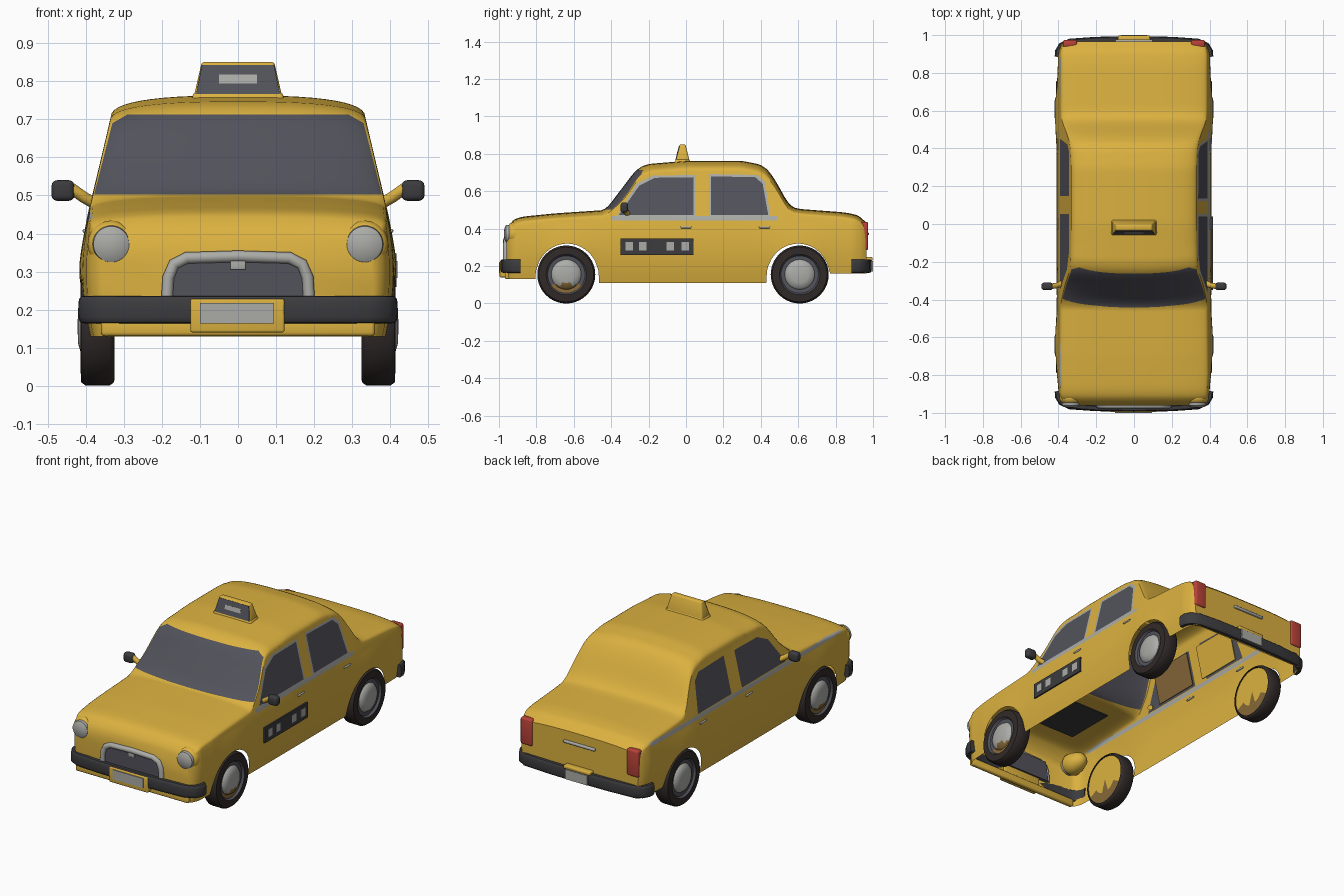
import bpy, bmesh, math
from mathutils import Vector

if "Cube" in bpy.data.objects:
    bpy.data.objects.remove(bpy.data.objects["Cube"])

def material(name, *rgb):
    m = bpy.data.materials.new(name)
    m.use_nodes = True
    m.diffuse_color = (*rgb, 1)
    m.node_tree.nodes["Principled BSDF"].inputs["Base Color"].default_value = (*rgb, 1)
    return m

YELLOW = material("cab yellow", 0.71, 0.44, 0.05)
GLASS = material("slate glass", 0.085, 0.085, 0.105)
CHROME = material("pale grey", 0.41, 0.41, 0.39)
DARK = material("bumper dark", 0.045, 0.044, 0.048)
RUBBER = material("tyre brown black", 0.03, 0.023, 0.021)
RED = material("lamp red", 0.48, 0.055, 0.04)
BROWN = material("worn brown", 0.24, 0.14, 0.04)

def finish(name, bm, mats, closed=True):
    if closed:
        bmesh.ops.recalc_face_normals(bm, faces=bm.faces)
    me = bpy.data.meshes.new(name)
    bm.to_mesh(me)
    bm.free()
    for m in mats:
        me.materials.append(m)
    me.shade_smooth()
    me.set_sharp_from_angle(angle=math.radians(40))
    ob = bpy.data.objects.new(name, me)
    bpy.context.collection.objects.link(ob)
    return ob

def box(name, lo, hi, mat, bevel=0.0, taper=(1, 1)):
    bm = bmesh.new()
    bmesh.ops.create_cube(bm, size=1)
    for v in bm.verts:
        s = taper if v.co.z > 0 else (1, 1)
        v.co = [(a + b) / 2 + c * abs(b - a) for a, b, c in zip(lo, hi, (v.co.x * s[0], v.co.y * s[1], v.co.z))]
    if bevel:
        bmesh.ops.bevel(bm, geom=bm.edges[:], offset=bevel, segments=3, profile=0.5, affect='EDGES')
    return finish(name, bm, [mat])

def skin(bm, rings, wrap=True, mat=lambda i: 0):
    n = len(rings[0])
    for i, (p, q) in enumerate(zip(rings, rings[1:])):
        for k in range(n if wrap else n - 1):
            m = (k + 1) % n
            bm.faces.new((p[k], p[m], q[m], q[k])).material_index = mat(i)

def lathe(name, axis, loc, profile, mats, slots, steps=40):
    bm = bmesh.new()
    rings = []
    for r, a in profile:
        rings.append([])
        for t in (math.tau * k / steps for k in range(steps)):
            c = Vector(loc)
            c[axis] += a
            c[(axis + 1) % 3] += r * math.cos(t)
            c[(axis + 2) % 3] += r * math.sin(t)
            rings[-1].append(bm.verts.new(c))
    skin(bm, rings, mat=lambda i: slots[i])
    bmesh.ops.remove_doubles(bm, verts=bm.verts, dist=1e-5)
    return finish(name, bm, mats)

def lerp(table, y):
    for (a, p), (b, q) in zip(table, table[1:]):
        if y <= b:
            return p + (q - p) * max(0, (y - a) / (b - a))
    return table[-1][1]

# Body: one open shell lofted along its length
AXLES, ARCH = (-0.635, 0.6), 0.17
TOP = [(-0.965, 0.37), (-0.95, 0.425), (-0.92, 0.452), (-0.87, 0.465), (-0.7, 0.482), (-0.43, 0.5),
       (-0.265, 0.718), (-0.21, 0.745), (0, 0.763), (0.3, 0.763), (0.41, 0.74),
       (0.46, 0.69), (0.555, 0.52), (0.6, 0.506), (0.85, 0.487), (0.93, 0.47), (0.965, 0.425)]
WIDTH = [(-0.965, 0.35), (-0.945, 0.38), (-0.91, 0.398), (-0.8, 0.406), (-0.2, 0.41),
         (0.5, 0.41), (0.9, 0.402), (0.945, 0.388), (0.965, 0.372)]
CROWN = [(-0.9, 0.035), (-0.4, 0.04), (-0.1, 0.06), (0.4, 0.06), (0.6, 0.035)]

def side_x(y, z):
    low = min(z, 0.45) - 0.3
    x = lerp(WIDTH, y) * (1 - 1.6 * low * low) - 0.24 * max(0, z - 0.45)
    flare = sum(math.exp(-((y - a) / 0.13) ** 2) for a in AXLES)
    return x + 0.012 * flare * max(0, 1 - abs(z - 0.28) / 0.15)

def sill(y):
    for t in ((y - a) / ARCH for a in AXLES):
        if abs(t) <= 1:
            return 0.14 + 0.18 * math.sqrt(1 - t * t)
    return 0.13 if y < AXLES[0] else 0.11 if y < AXLES[1] else 0.16

def section(y):
    top = sum(lerp(TOP, y + d) for d in (-0.02, 0, 0.02)) / 3
    edge, base = top - lerp(CROWN, y), sill(y)
    pts = [(side_x(y, z), z) for z in (base + (edge - base) * k / 14 for k in range(15))]
    wide = pts[-1][0]
    for t in (math.pi / 24 * k for k in range(1, 13)):
        pts.append((wide * max(0, math.cos(t)) ** 0.77, edge + (top - edge) * math.sin(t) ** 0.77))
    pts += [(-x, z) for x, z in reversed(pts[:-1])]
    near = 0.03 * max(0, 1 - abs(y + 0.34) / 0.28)
    return [(x, y + near * (x / 0.37) ** 2 * min(1, max(0, (z - 0.45) / 0.1)), z) for x, z in pts]

# Cut a convex outline into the shell and colour what lies inside
def paint(bm, i, j, poly, slot, keep):
    lo, hi = ([pick(p[k] for p in poly) + d for k in (0, 1)] for pick, d in ((min, -0.05), (max, 0.05)))
    planes = []

    def near():
        pairs = ((f, f.calc_center_median()) for f in bm.faces)
        return [f for f, c in pairs if lo[0] < c[i] < hi[0] and lo[1] < c[j] < hi[1] and keep(c, f.normal)]

    for a, b in zip(poly, poly[1:] + poly[:1]):
        co, no = Vector(), Vector()
        co[i], co[j] = a
        no[i], no[j] = b[1] - a[1], a[0] - b[0]
        planes.append((co, no))
        faces = near()
        geom = faces + list({e for f in faces for e in f.edges}) + list({v for f in faces for v in f.verts})
        bmesh.ops.bisect_plane(bm, geom=geom, dist=1e-5, plane_co=co, plane_no=no)
        bm.normal_update()
    for f in near():
        if all((f.calc_center_median() - co).dot(no) < 0 for co, no in planes):
            f.material_index = slot

bm = bmesh.new()
ys = {round(-0.96 + 0.0175 * k, 4) for k in range(111)}
ys |= {a + s * e for a in AXLES for s in (-1, 1) for e in (ARCH - 0.003, ARCH + 0.001)}
rings = [[bm.verts.new(p) for p in section(y)] for y in sorted(ys)]
skin(bm, rings, wrap=False)
bm.faces.new(reversed(rings[0]))
bm.faces.new(rings[-1])
bm.normal_update()
if max(bm.faces, key=lambda f: f.calc_center_median().z).normal.z < 0:
    bmesh.ops.reverse_faces(bm, faces=bm.faces)
    bm.normal_update()

# Windows, beltline and window trim
PANES = ([(-0.36, 0.472), (0.04, 0.472), (0.04, 0.675), (-0.165, 0.672), (-0.25, 0.63)],
         [(0.135, 0.472), (0.44, 0.472), (0.41, 0.64), (0.37, 0.675), (0.135, 0.68)])

def grown(poly, d):
    cy, cz = (sum(p[k] for p in poly) / len(poly) for k in (0, 1))
    return [(y + math.copysign(d, y - cy), z + math.copysign(d, z - cz)) for y, z in poly]

for s, front, rear, drop in ((1, -0.4, 0.49, 0), (-1, -0.86, 0.88, 0.012)):
    flank = lambda c, n: c.x * s > 0.2 and n.x * s > 0.45
    low, high = 0.445 - drop, 0.468 - drop
    paint(bm, 1, 2, [(front, low), (rear, low), (rear, high), (front, high)], 2, flank)
    for pane in PANES:
        if s > 0:
            paint(bm, 1, 2, grown(pane, 0.012), 2, flank)
        paint(bm, 1, 2, [(y + drop, z - drop) for y, z in pane], 1, flank)
paint(bm, 0, 2, [(-0.378, 0.503), (0.378, 0.503), (0.33, 0.69), (0.29, 0.713), (-0.29, 0.713), (-0.33, 0.69)],
      1, lambda c, n: -0.5 < c.y < -0.1 and n.y < -0.3)
finish("body_shell", bm, [YELLOW, GLASS, CHROME], closed=False)
box("hood_liner", (-0.2, -0.76, 0.425), (0.2, -0.46, 0.432), DARK)

def tube(name, points, radius, mat):
    cu = bpy.data.curves.new(name, 'CURVE')
    cu.dimensions, cu.bevel_depth, cu.bevel_resolution, cu.use_fill_caps = '3D', radius, 3, True
    sp = cu.splines.new('POLY')
    sp.points.add(len(points) - 1)
    for p, co in zip(sp.points, points):
        p.co = (*co, 1)
    cu.materials.append(mat)
    bpy.context.collection.objects.link(bpy.data.objects.new(name, cu))

# Wheels, with hub caps outside and plain discs inside
TYRE = [(0, 0.33), (0.08, 0.33), (0.138, 0.33), (0.14, 0.325), (0.147, 0.327), (0.155, 0.338), (0.155, 0.4),
        (0.146, 0.412), (0.108, 0.414), (0.1, 0.402), (0.08, 0.4), (0.072, 0.412), (0.045, 0.42), (0, 0.422)]
SLOTS = [0, 0] + [1] * 6 + [2, 2, 3, 3, 3]
for s, side in ((-1, "right"), (1, "left")):
    for y, end in ((-0.64, "front"), (0.608, "rear")):
        wheel = lathe(f"{end}_{side}_wheel", 0, (0, y, 0.155), [(r, a * s) for r, a in TYRE],
                      [YELLOW, RUBBER, GLASS, CHROME, BROWN], SLOTS)
        # Worn patches low on the front hubs and the inner discs
        for p in wheel.data.polygons:
            hub = end == "front" and p.material_index in (2, 3) and math.dist(p.center[1:], (y, 0.155)) < 0.095
            if p.center.z < 0.105 and (hub or p.material_index == 0):
                p.material_index = 4

    # Headlights in rounded fender pods
    lathe(f"{side}_headlight", 1, (s * 0.333, -0.96, 0.372),
          [(0, 0.15), (0.04, 0.12), (0.058, 0.07), (0.062, 0.035), (0.055, 0.018), (0.049, 0.014),
           (0.047, -0.002), (0.03, -0.011), (0, -0.014)], [YELLOW, CHROME], [0] * 5 + [1] * 3)

    # Tail lamps, mirrors, door handles and inner door cards
    box(f"{side}_tail_lamp", (s * 0.302, 0.935, 0.285), (s * 0.376, 0.974, 0.437), RED, 0.01)
    box(f"{side}_mirror", (s * 0.43, -0.35, 0.486), (s * 0.49, -0.31, 0.54), DARK, 0.014)
    tube(f"{side}_mirror_arm", [(s * 0.375, -0.31, 0.478), (s * 0.405, -0.325, 0.495), (s * 0.44, -0.33, 0.52)],
         0.015, YELLOW)
    for y in (0.0, 0.42):
        x = s * side_x(y, 0.41)
        box(f"{side}_door_handle", (x - 0.006, y - 0.03, 0.402), (x + 0.006, y + 0.03, 0.412), CHROME, 0.004)
    for y, end, half, mat in ((-0.09, "front", 0.14, BROWN), (0.27, "rear", 0.14, YELLOW)):
        card = box(f"{end}_{side}_door_card", (-0.002, -half, -0.11), (0.002, half, 0.08), mat)
        card.location = (s * (side_x(y, 0.57) - 0.015), y, 0.57)
        card.rotation_euler.y = -s * math.atan(0.24)

# Bumpers: a rounded bar swept around each end
def squared(t):
    return math.copysign(abs(t) ** 0.6, t)

HALF = [(0, 0.978), (0.2, 0.975), (0.34, 0.965), (0.385, 0.945), (0.402, 0.915), (0.404, 0.885)]
for name, end in (("front_bumper", -1), ("rear_bumper", 1)):
    path = [Vector((x, y * end, 0.2)) for x, y in [(-x, y) for x, y in HALF[:0:-1]] + HALF]
    bm, loops = bmesh.new(), []
    for k, p in enumerate(path):
        d = path[min(k + 1, len(path) - 1)] - path[max(k - 1, 0)]
        out = Vector((d.y, -d.x, 0)).normalized() * 0.016
        loops.append([bm.verts.new(p + out * squared(math.cos(t)) + Vector((0, 0, 0.036 * squared(math.sin(t)))))
                      for t in (math.pi / 8 * q for q in range(16))])
    skin(bm, loops)
    bm.faces.new(loops[0])
    bm.faces.new(loops[-1])
    finish(name, bm, [DARK])
box("front_plate_holder", (-0.125, -0.996, 0.14), (0.122, -0.95, 0.228), YELLOW, 0.006)
box("front_plate", (-0.1, -1.0, 0.163), (0.095, -0.994, 0.218), CHROME)
box("rear_plate_light", (-0.085, 0.95, 0.228), (0.085, 0.998, 0.248), YELLOW, 0.006)
box("rear_plate", (-0.07, 0.992, 0.172), (0.07, 1.0, 0.228), CHROME)
box("trunk_handle", (-0.1, 0.955, 0.365), (0.1, 0.978, 0.38), CHROME, 0.005)
box("front_valance", (-0.36, -0.968, 0.13), (0.36, -0.94, 0.175), YELLOW, 0.01)

# Grille with a bright arched surround
box("grille", (-0.18, -0.967, 0.22), (0.18, -0.94, 0.335), GLASS, 0, (0.9, 1))
arch = [(0.187, 0.225), (0.183, 0.285), (0.168, 0.32), (0.135, 0.336), (0, 0.34)]
tube("grille_surround", [(-x, -0.962, z) for x, z in arch] + [(x, -0.962, z) for x, z in arch[-2::-1]], 0.016, CHROME)
box("grille_badge", (-0.02, -0.972, 0.305), (0.02, -0.96, 0.33), CHROME, 0.003)

# Roof sign with a dark face and a plain pale strip
box("roof_sign_base", (-0.124, -0.062, 0.745), (0.124, 0.026, 0.772), YELLOW, 0.01, (0.94, 0.82))
box("roof_sign", (-0.116, -0.056, 0.76), (0.116, 0.02, 0.851), YELLOW, 0.008, (0.82, 0.4))
for name, half, low, high, mat, depth, taper in (("roof_sign_panel", 0.11, 0, 0.079, GLASS, 0.003, 0.86),
                                                 ("roof_sign_strip", 0.05, 0.028, 0.052, CHROME, 0.004, 1)):
    face = box(name, (-half, -depth, low), (half, depth, high), mat, 0, (taper, 1))
    face.location = (0, -0.054, 0.766)
    face.rotation_euler.x = -math.atan2(0.023, 0.091)

# Door panel with plain pale blocks
x = side_x(-0.15, 0.3)
box("left_door_panel", (x - 0.002, -0.35, 0.26), (x + 0.007, 0.04, 0.348), DARK)
for y in (-0.303, -0.23, -0.085, -0.005):
    box("left_door_block", (x + 0.002, y - 0.02, 0.283), (x + 0.009, y + 0.02, 0.328), CHROME)
